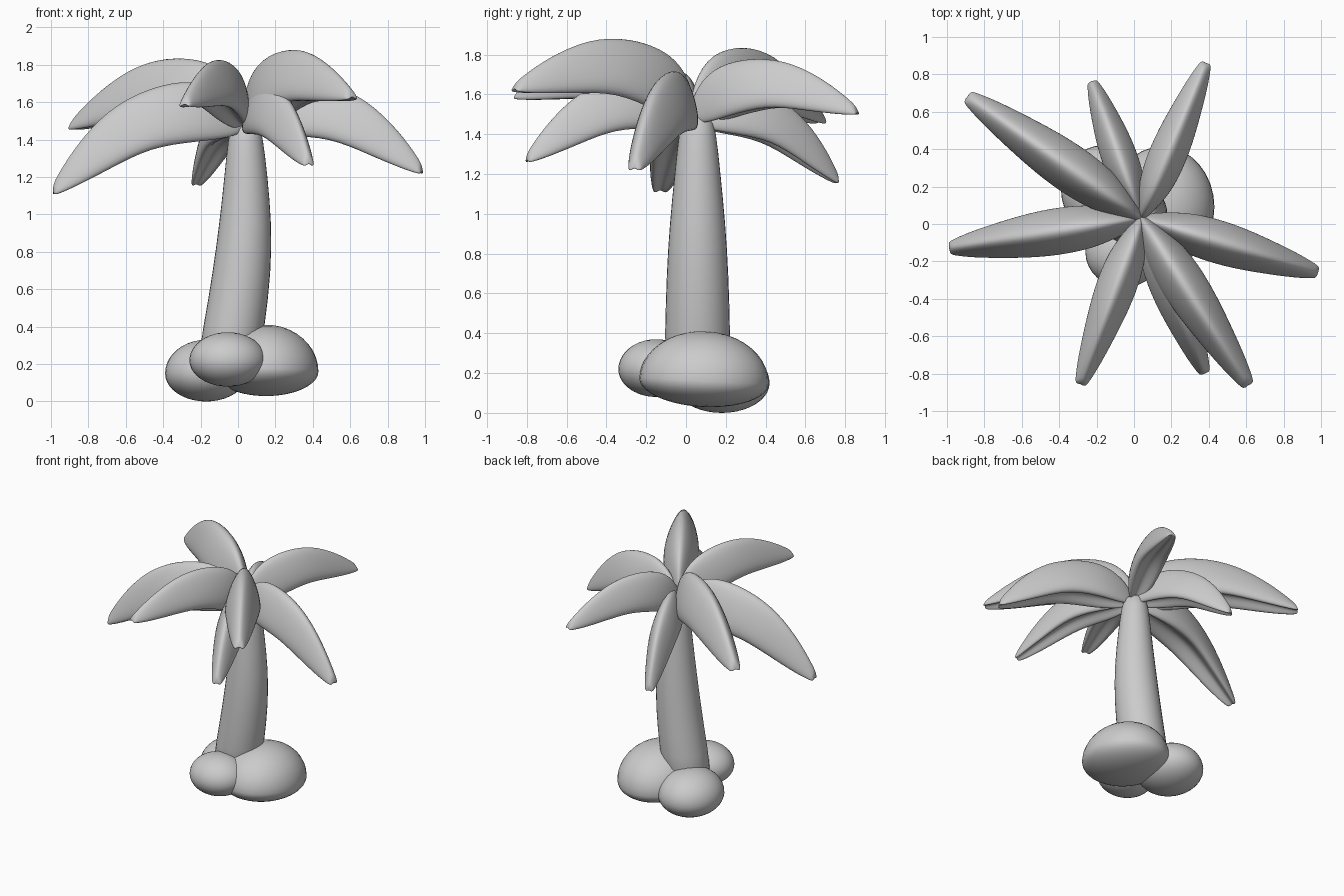
import bpy, bmesh, math
from mathutils import Vector, Matrix

if "Cube" in bpy.data.objects:
    bpy.data.objects.remove(bpy.data.objects["Cube"])


def finish(name, bm, levels=0):
    bmesh.ops.recalc_face_normals(bm, faces=bm.faces)
    mesh = bpy.data.meshes.new(name)
    bm.to_mesh(mesh)
    bm.free()
    for p in mesh.polygons:
        p.use_smooth = True
    ob = bpy.data.objects.new(name, mesh)
    bpy.context.collection.objects.link(ob)
    if levels:
        mod = ob.modifiers.new("smooth", 'SUBSURF')
        mod.levels = mod.render_levels = levels
    return ob


def loft(name, rings, levels):
    bm = bmesh.new()
    loops = [[bm.verts.new(p) for p in ring] for ring in rings]
    n = len(loops[0])
    for a, b in zip(loops, loops[1:]):
        for i in range(n):
            bm.faces.new((a[i], a[(i + 1) % n], b[(i + 1) % n], b[i]))
    bm.faces.new(loops[0])
    bm.faces.new(loops[-1])
    return finish(name, bm, levels)


# Trunk: leaning, tapering tube (x, z, radius)
trunk = [(-.07, .12, .17), (-.02, .40, .166), (.022, .70, .158), (.04, .95, .142),
         (.043, 1.2, .117), (.04, 1.42, .094), (.04, 1.5, .07)]
loft("trunk", [[(x + r * 1.01 * math.cos(a), .058 + r * 1.01 * math.sin(a), z)
                for a in (i * math.tau / 16 for i in range(16))]
               for x, z, r in trunk], 1)

# Rocks at the foot: centre, side radii, radius up, radius down
rocks = [("right_rock", (.15, .09, .16), (.28, .325), .25, .13, -3),
         ("left_rock", (-.17, .18, .15), (.22, .24), .18, .15, 0),
         ("front_rock", (-.055, -.15, .22), (.205, .19), .15, .14, 0)]
for name, c, (rx, ry), up, down, tilt in rocks:
    bm = bmesh.new()
    bmesh.ops.create_uvsphere(bm, u_segments=32, v_segments=20, radius=1)
    for v in bm.verts:
        v.co = Vector((v.co.x * rx, v.co.y * ry, v.co.z * (up if v.co.z > 0 else down)))
    # slight slope to the ground
    bm.transform(Matrix.Translation(c) @ Matrix.Rotation(math.radians(tilt), 4, 'X'))
    finish(name, bm)

# Leaf template: distance along, top, bottom, half width
STATIONS = [(0, .04, -.04, .025), (.09, .16, -.08, .065), (.27, .24, -.10, .122),
            (.52, .19, -.13, .128), (.74, .07, -.25, .098), (.91, -.13, -.34, .068),
            (1.0, -.28, -.38, .042), (1.025, -.33, -.385, .032)]
# Half cross-section: ridge on top, hollow underneath (side, height)
HALF = [(0, 1.03), (.42, .88), (.85, .5), (1.08, .1), (.75, -.05), (.35, .1), (0, .17)]
SECTION = HALF + [(-s, h) for s, h in HALF[-2:0:-1]]
CROWN = Vector((.04, .03, 1.49))
REF = Vector((1.025, -.36))

TIPS = [(.385, .86, 1.52), (-.225, .765, 1.17), (-.89, .68, 1.48), (-.99, -.13, 1.13),
        (-.285, -.855, 1.60), (.38, -.80, 1.28), (.61, -.86, 1.64), (.985, -.26, 1.24)]
for k, tip in enumerate(TIPS):
    d = Vector(tip) - CROWN
    run = math.hypot(d.x, d.y)
    size = d.length / REF.length
    pitch = math.atan2(d.z, run) - math.atan2(REF.y, REF.x)
    m = (Matrix.Translation(CROWN) @ Matrix.Rotation(math.atan2(d.y, d.x), 4, 'Z')
         @ Matrix.Rotation(-pitch, 4, 'Y') @ Matrix.Scale(size, 4))
    rings = [[m @ Vector((u, s * w, lo + h * (hi - lo))) for s, h in SECTION]
             for u, hi, lo, w in STATIONS]
    loft(f"leaf_{k + 1}", rings, 2)
